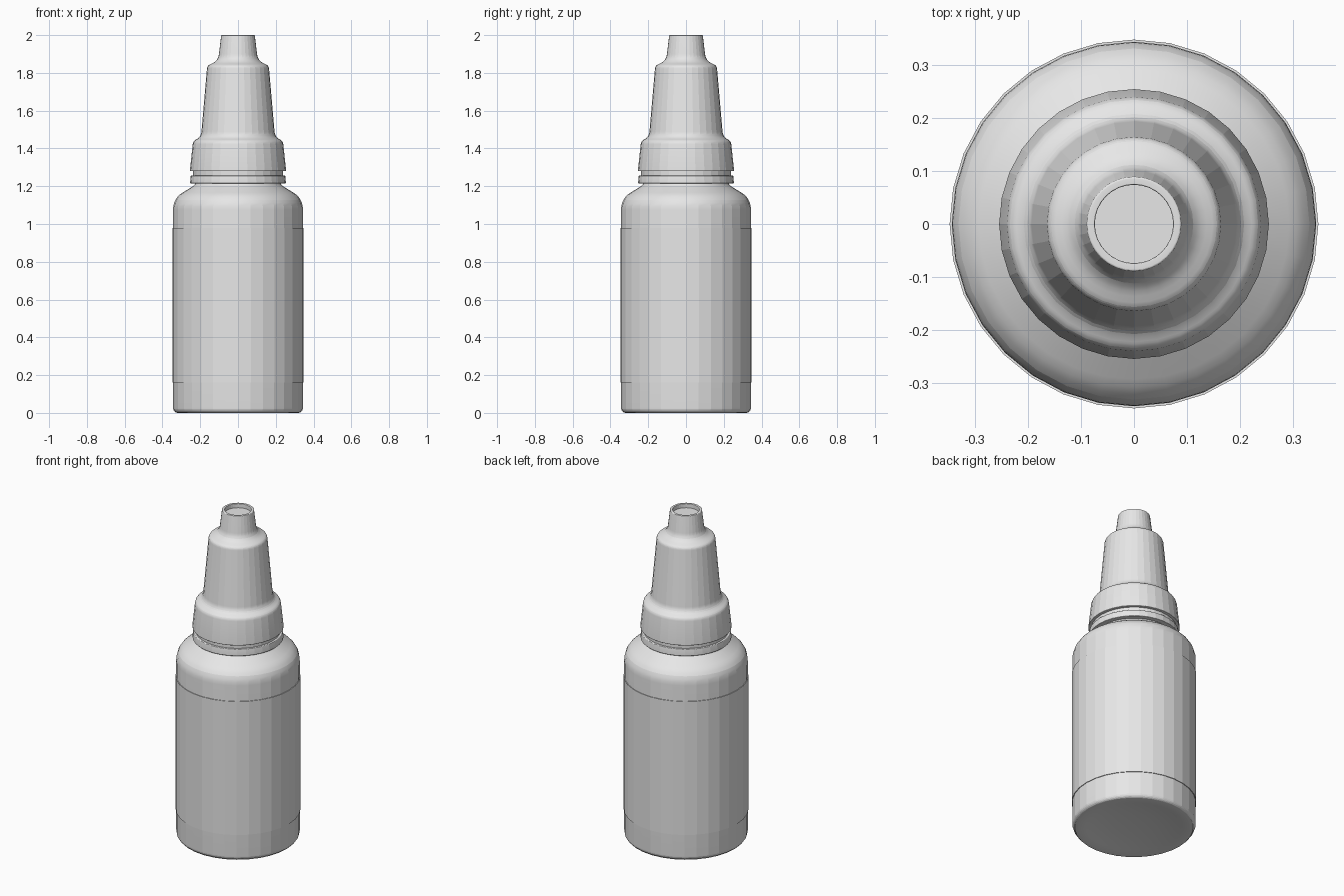
import bpy, bmesh, math
from mathutils import Vector

SEGMENTS = 32

cube = bpy.data.objects.get("Cube")
if cube:
    bpy.data.objects.remove(cube, do_unlink=True)

plastic = bpy.data.materials.new("light grey plastic")
plastic.use_nodes = True
plastic.diffuse_color = (0.8, 0.8, 0.8, 1)
plastic.node_tree.nodes["Principled BSDF"].inputs["Base Color"].default_value = (0.8, 0.8, 0.8, 1)


def rounded(profile, steps=6):
    """Turn (radius, height, fillet) corners into a rounded outline."""
    points = [Vector(p[:2]) for p in profile]
    outline = [points[0]]
    for i in range(1, len(points) - 1):
        corner, cut = points[i], profile[i][2]
        if not cut:
            outline.append(corner)
            continue
        start = corner + (points[i - 1] - corner).normalized() * cut
        end = corner + (points[i + 1] - corner).normalized() * cut
        for s in range(steps + 1):
            t = s / steps
            outline.append(start * (1 - t) ** 2 + corner * 2 * t * (1 - t) + end * t * t)
    outline.append(points[-1])
    return outline


def lathe(name, profile, closed=False):
    """Spin a rounded outline around the vertical axis."""
    outline = rounded(profile)
    bm = bmesh.new()
    rings = []
    for r, z in outline:
        if r < 1e-5:
            rings.append([bm.verts.new((0, 0, z))] * SEGMENTS)
        else:
            angles = [math.tau * k / SEGMENTS for k in range(SEGMENTS)]
            rings.append([bm.verts.new((r * math.cos(a), r * math.sin(a), z)) for a in angles])
    if closed:
        rings.append(rings[0])
    for low, high in zip(rings, rings[1:]):
        for k in range(SEGMENTS):
            n = (k + 1) % SEGMENTS
            corners = list(dict.fromkeys((low[k], low[n], high[n], high[k])))
            bm.faces.new(corners)
    bmesh.ops.recalc_face_normals(bm, faces=bm.faces)
    mesh = bpy.data.meshes.new(name)
    bm.to_mesh(mesh)
    bm.free()
    mesh.materials.append(plastic)
    obj = bpy.data.objects.new(name, mesh)
    bpy.context.collection.objects.link(obj)
    bpy.ops.object.select_all(action="DESELECT")
    obj.select_set(True)
    bpy.context.view_layer.objects.active = obj
    # keeps the long facets crisp while the fine fillets blend
    bpy.ops.object.shade_smooth_by_angle(angle=math.radians(10.5))
    return obj


# Bottle with a shallow dished base, sloping shoulder and neck
lathe("bottle_body", [
    (0, 0.025, 0), (0.18, 0.018, 0.08), (0.3, 0, 0.03), (0.344, 0, 0.03),
    (0.344, 1.135, 0.06), (0.225, 1.208, 0.02), (0.215, 1.3, 0), (0, 1.3, 0)])

# Thin wrapped label
lathe("label", [
    (0.342, 0.16, 0), (0.348, 0.16, 0), (0.348, 0.98, 0), (0.342, 0.98, 0)], closed=True)

# Tamper ring below the cap
lathe("tamper_ring", [
    (0.21, 1.215, 0), (0.254, 1.215, 0.004), (0.25, 1.256, 0.004), (0.21, 1.256, 0)], closed=True)

# Narrow bridge between ring and cap
lathe("ring_bridge", [
    (0.21, 1.25, 0), (0.238, 1.25, 0), (0.238, 1.29, 0), (0.21, 1.29, 0)], closed=True)

# Stepped tapering cap with a recessed tip
lathe("cap", [
    (0, 1.28, 0), (0.255, 1.28, 0.004), (0.238, 1.44, 0.018), (0.196, 1.46, 0.03),
    (0.163, 1.838, 0.016), (0.105, 1.865, 0.035), (0.089, 2, 0.004),
    (0.074, 2, 0.003), (0.074, 1.975, 0), (0, 1.975, 0)])
